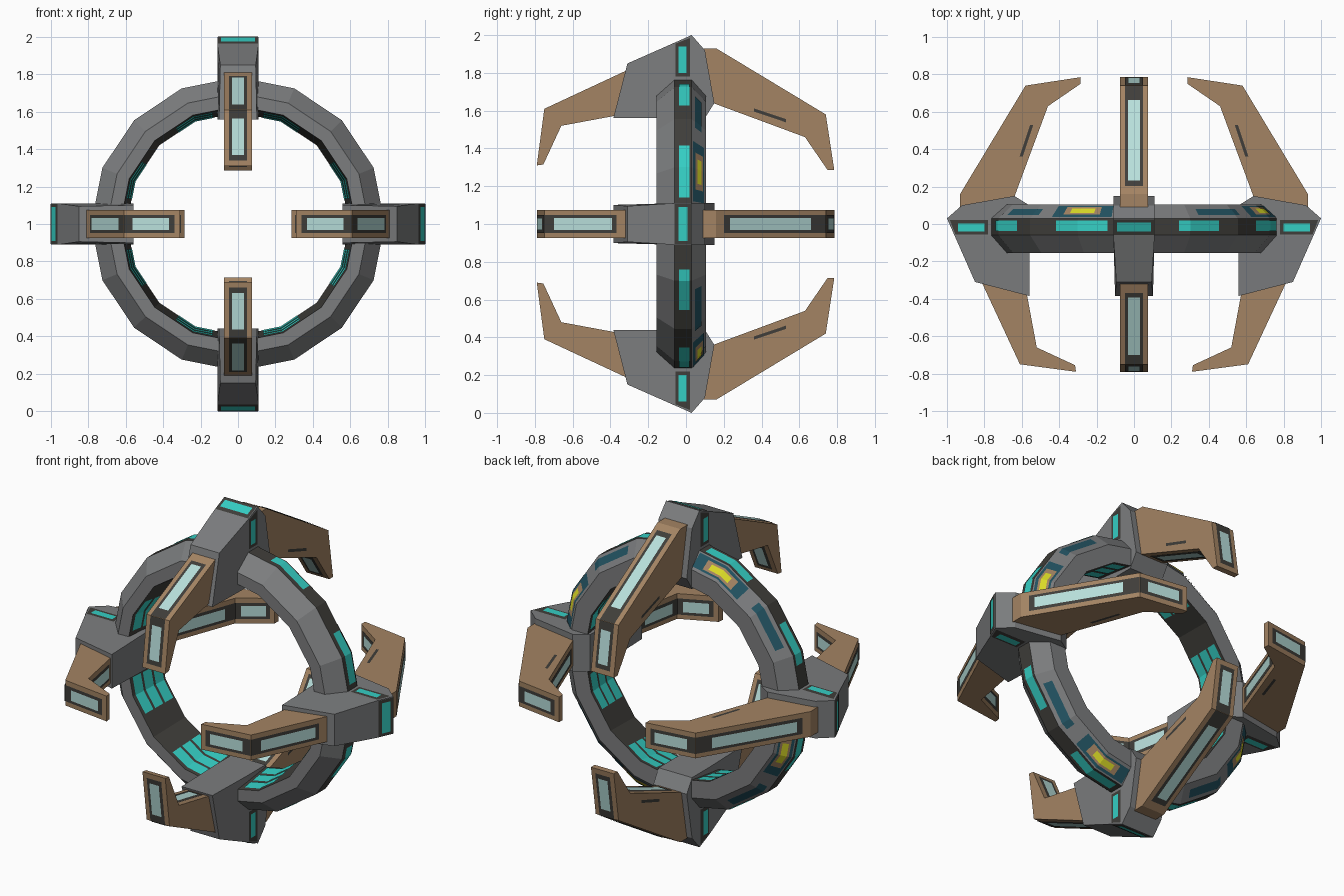
import bpy, bmesh, math

if "Cube" in bpy.data.objects:
    bpy.data.objects.remove(bpy.data.objects["Cube"])

def mat(name, r, g, b):
    m = bpy.data.materials.new(name)
    m.diffuse_color = (r, g, b, 1)
    m.use_nodes = True
    m.node_tree.nodes["Principled BSDF"].inputs["Base Color"].default_value = m.diffuse_color
    return m

GREY = mat("grey metal", .20, .205, .21)
TAN = mat("tan plating", .37, .23, .125)
DARK = mat("dark trim", .05, .048, .042)
TEAL = mat("teal light", .035, .62, .55)
PALE = mat("pale glass", .48, .74, .71)
BLUE = mat("deep blue", .016, .085, .12)
YELLOW = mat("yellow light", .71, .71, .02)

def mesh_from(name, verts, faces, mats):
    me = bpy.data.meshes.new(name)
    me.from_pydata(verts, [], faces)
    for m in mats:
        me.materials.append(m)
    return me

def place(name, me, turns=4):
    # Copies turned about the ring centre
    for i in range(turns):
        ob = bpy.data.objects.new(f"{name}_{i + 1}", me)
        ob.location = (0, 0, 1)
        ob.rotation_euler = (0, i * math.pi / 2, 0)
        bpy.context.collection.objects.link(ob)

def prism(name, prof, half, m):
    # Side profile of (y, radius) points extruded across x
    n = len(prof)
    verts = [(s * half, y, r) for s in (-1, 1) for y, r in prof]
    faces = [list(range(n)), list(range(2 * n - 1, n - 1, -1))]
    faces += [(i, n + i, n + (i + 1) % n, (i + 1) % n) for i in range(n)]
    me = mesh_from(name, verts, faces, [m])
    bm = bmesh.new()
    bm.from_mesh(me)
    bmesh.ops.recalc_face_normals(bm, faces=bm.faces)
    bm.to_mesh(me)
    bm.free()
    return me

def lifted(p, q, f, lift):
    # Point at fraction f of edge p-q, pushed out along the edge normal
    dy, dr = q[0] - p[0], q[1] - p[1]
    d = math.hypot(dy, dr)
    return p[0] + dy * f - dr / d * lift, p[1] + dr * f + dy / d * lift

def edge_panel(name, prof, i, f0, f1, w, lift, m):
    p, q = prof[i], prof[(i + 1) % len(prof)]
    a, b = lifted(p, q, f0, lift), lifted(p, q, f1, lift)
    place(name, mesh_from(name, [(-w, *a), (w, *a), (w, *b), (-w, *b)], [(0, 1, 2, 3)], [m]))

def side_panel(name, quad, s, m):
    # Clockwise (y, radius) quad on both flanks
    verts = [(-s, *p) for p in quad] + [(s, *p) for p in quad]
    place(name, mesh_from(name, verts, [(0, 1, 2, 3), (7, 6, 5, 4)], [m]))

# Ring: 16 sides, chamfered section of (y, radius)
SECTION = [(-.06, .785), (.03, .785), (.105, .70), (.105, .595), (-.155, .63), (-.155, .70)]
STEP = math.pi / 8
n = len(SECTION)
verts = [(r * math.cos(k * STEP), y, r * math.sin(k * STEP)) for k in range(16) for y, r in SECTION]
faces = [(k * n + j, k * n + (j + 1) % n, (k + 1) % 16 * n + (j + 1) % n, (k + 1) % 16 * n + j)
         for k in range(16) for j in range(n)]
ring = mesh_from("ring", verts, faces, [GREY, DARK])
for i, poly in enumerate(ring.polygons):
    poly.material_index = 1 if i % n in (0, 3) else 0
place("ring", ring, 1)

def ring_strip(name, j, f0, f1, a0, a1, lift, m):
    # Thin strip following the flat sides of the ring, angles in degrees from a hub
    p, q = SECTION[j], SECTION[(j + 1) % n]
    pts = (lifted(p, q, f0, lift), lifted(p, q, f1, lift))
    angles = sorted({a0, a1} | {22.5 * k for k in range(5) if a0 < 22.5 * k < a1})
    verts, faces = [], []
    for a in angles:
        k = math.cos(STEP / 2) / math.cos(math.radians(a % 22.5 - 11.25))
        if a % 22.5 == 0:
            k = 1
        t = math.radians(a)
        verts += [(r * k * math.cos(t), y, r * k * math.sin(t)) for y, r in pts]
    for i in range(len(angles) - 1):
        faces.append((2 * i, 2 * i + 1, 2 * i + 3, 2 * i + 2))
    place(name, mesh_from(name, verts, faces, [m]))

# Outer ring lights
ring_strip("outer_light_long", 0, .25, .88, 10.5, 32.5, .004, TEAL)
ring_strip("outer_light_short", 0, .25, .88, 54, 72, .004, TEAL)
# Inner ring lights, three stripes each
for a0, a1 in ((13, 33), (57, 77)):
    for f0 in (.06, .37, .68):
        ring_strip("inner_light", 3, f0, f0 + .25, a0, a1, .004, TEAL)
# Painted patches on the rear chamfer
ring_strip("blue_patch", 1, .08, .85, 9, 35, .003, BLUE)
ring_strip("blue_patch_small", 1, .2, .65, 42, 63, .003, BLUE)
ring_strip("warm_border", 1, .22, .75, 14, 30, .005, TAN)
ring_strip("yellow_lamp", 1, .33, .64, 16.5, 27, .007, YELLOW)

# Hubs: tapered towards the front
HUB = [(-.385, .56), (-.31, .85), (.03, 1), (.10, .92), (.15, .64), (.10, .56)]
hub = prism("hub", HUB, .11, GREY)
bm = bmesh.new()
bm.from_mesh(hub)
bmesh.ops.bisect_plane(bm, geom=bm.verts[:] + bm.edges[:] + bm.faces[:],
                       plane_co=(0, -.065, 0), plane_no=(0, 1, 0))
for v in bm.verts:
    if v.co.y < -.3:
        v.co.x *= .92 if v.co.y < -.35 else .86
bm.to_mesh(hub)
bm.free()
place("hub", hub)
edge_panel("hub_crown_trim", HUB, 1, .74, .99, .107, .003, DARK)
edge_panel("hub_crown_light", HUB, 1, .80, .94, .09, .006, TEAL)
side_panel("hub_side_trim", [(-.055, .78), (-.055, .955), (.022, .985), (.022, .78)], .112, DARK)
side_panel("hub_side_light", [(-.04, .80), (-.04, .94), (.002, .94), (.002, .80)], .115, TEAL)

# Claw arms, profiles run clockwise in (y, radius)
FRONT = [(-.79, .31), (-.75, .61), (-.31, .815), (-.31, .585), (-.66, .52), (-.755, .315)]
BACK = [(.09, .93), (.16, .93), (.74, .58), (.785, .285), (.75, .285), (.63, .46), (.09, .66)]
place("front_arm", prism("front_arm", FRONT, .075, TAN))
place("back_arm", prism("back_arm", BACK, .075, TAN))

# Glass panels: edge, trim range, glass range
PANELS = [
    ("front_arm", FRONT, [(0, .1, 1, .19, .84), (1, 0, .87, .12, .82),
                          (3, .25, 1, .3, .88), (4, 0, .88, .15, .78)]),
    ("back_arm", BACK, [(1, .07, 1, .12, .86), (2, 0, .9, .16, .81),
                        (4, .12, 1, .22, .85), (5, 0, .82, .12, .76)]),
]
for name, prof, rows in PANELS:
    for i, d0, d1, g0, g1 in rows:
        edge_panel(name + "_trim", prof, i, d0, d1, .048, .003, DARK)
        edge_panel(name + "_glass", prof, i, g0, g1, .031, .006, PALE)
# Slim slots on the flanks of the rear arms
side_panel("back_arm_slot", [(.36, .595), (.36, .612), (.53, .555), (.53, .538)], .078, DARK)
